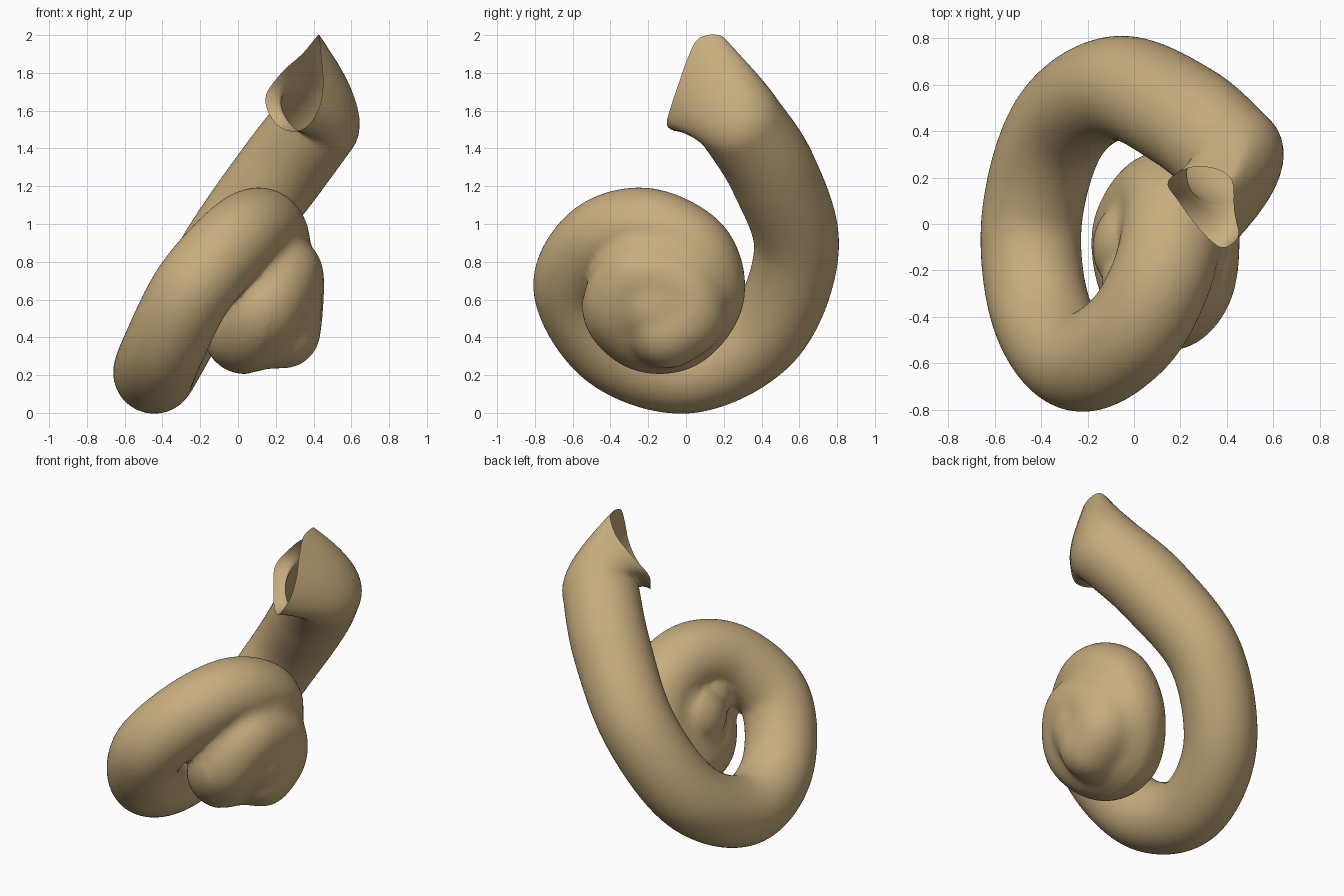
import bpy, bmesh, math
from mathutils import Vector

if "Cube" in bpy.data.objects:
    bpy.data.objects.remove(bpy.data.objects["Cube"])

SIDES, STEPS = 48, 14

def spline(pts, steps, closed=False):
    """Catmull-Rom through points of any dimension."""
    n, out = len(pts), []
    for i in range(n if closed else n - 1):
        g = lambda k: pts[k % n] if closed else pts[max(0, min(n - 1, k))]
        a, b, c, d = g(i - 1), g(i), g(i + 1), g(i + 2)
        for s in range(steps):
            t = s / steps
            out.append([0.5 * (2*q + (r-p)*t + (2*p-5*q+4*r-w)*t*t + (3*q-p-3*r+w)*t**3)
                        for p, q, r, w in zip(a, b, c, d)])
    if not closed:
        out.append(list(pts[-1]))
    return out

def skin(bm, rings, caps=False):
    rows = [[bm.verts.new(p) for p in ring] for ring in rings]
    for a, b in zip(rows, rows[1:]):
        for j in range(SIDES):
            k = (j + 1) % SIDES
            bm.faces.new((a[j], a[k], b[k], b[j]))
    if caps:
        bm.faces.new(rows[0][::-1])
        bm.faces.new(rows[-1])
    return rows

mat = bpy.data.materials.new("tan")
mat.diffuse_color = (0.58, 0.42, 0.21, 1)
mat.use_nodes = True
mat.node_tree.nodes["Principled BSDF"].inputs["Base Color"].default_value = mat.diffuse_color

def make(name, bm):
    me = bpy.data.meshes.new(name)
    bmesh.ops.recalc_face_normals(bm, faces=bm.faces)
    for f in bm.faces:
        f.smooth = True
    bm.to_mesh(me)
    bm.free()
    me.materials.append(mat)
    ob = bpy.data.objects.new(name, me)
    bpy.context.collection.objects.link(ob)
    return ob

# Centre line of the coiled duct: x, y, z, radius
path = [
    (0.42, 0.29, 1.535, 0.23), (0.22, 0.46, 1.27, 0.235), (-0.07, 0.585, 0.87, 0.225),
    (-0.32, 0.42, 0.43, 0.22), (-0.44, 0.02, 0.215, 0.217), (-0.40, -0.38, 0.33, 0.217),
    (-0.24, -0.59, 0.65, 0.217), (-0.02, -0.47, 0.90, 0.217), (0.12, -0.22, 0.975, 0.217),
    (0.17, 0.03, 0.85, 0.22), (0.12, 0.09, 0.63, 0.22), (0.04, -0.04, 0.45, 0.22),
    (0.05, -0.22, 0.43, 0.21), (0.14, -0.34, 0.56, 0.21), (0.23, -0.24, 0.73, 0.21),
    (0.26, -0.03, 0.68, 0.20), (0.25, 0.02, 0.52, 0.20), (0.24, -0.10, 0.43, 0.20),
]
# Outline of the open mouth, flared to a raised upper corner
mouth = [(0.43, 0.07, 1.985), (0.42, 0.19, 1.995), (0.34, 0.24, 1.90), (0.23, 0.24, 1.80),
         (0.145, 0.18, 1.67), (0.19, 0.10, 1.54), (0.28, -0.02, 1.49), (0.37, -0.10, 1.52),
         (0.43, -0.08, 1.62), (0.45, -0.04, 1.74), (0.44, 0.01, 1.88)]

# Sweep rings with a transported frame
line = spline(path, STEPS)
cent = [Vector(p[:3]) for p in line]
rad = [p[3] for p in line]
tan = [(cent[min(i+1, len(cent)-1)] - cent[max(i-1, 0)]).normalized() for i in range(len(cent))]
for k in range(1, 9):                                   # rounded blind tip
    a = k / 8 * math.pi / 2 * 0.98
    cent.append(Vector(path[-1][:3]) + tan[len(line)-1] * path[-1][3] * math.sin(a))
    rad.append(path[-1][3] * math.cos(a))
    tan.append(tan[len(line)-1])
u = Vector((0, 0, 1))
rings = []
for c, r, t in zip(cent, rad, tan):
    u = (u - t * u.dot(t)).normalized()
    v = t.cross(u)
    rings.append([c + r * (u * math.cos(j*math.tau/SIDES) + v * math.sin(j*math.tau/SIDES))
                  for j in range(SIDES)])

# Mouth: blend the first ring into the outline, choosing the best alignment
first, mid = rings[0], sum((Vector(p) for p in mouth), Vector()) / len(mouth)
fine = [Vector(p) for p in spline(mouth, 24, True)]
rim = [fine[int(j * len(fine) / SIDES)] for j in range(SIDES)]
options = [[rim[(s * j + o) % SIDES] for j in range(SIDES)] for s in (1, -1) for o in range(SIDES)]
rim = min(options, key=lambda q: sum(((a - cent[0]) - (b - mid)).length_squared
                                     for a, b in zip(first, q)))
lead = []
for k in range(12, -1, -1):
    t = k / 12
    row = []
    for a, b in zip(first, rim):
        h = a - tan[0] * (b - a).length * 0.35
        row.append(a * (1-t)**2 + h * 2*t*(1-t) + b * t*t)
    lead.append(row)

# Coil: swept tube plus fillers for the core, fused into one skin
bm = bmesh.new()
skin(bm, rings, True)
for x, y, z, r in [(0.20, -0.14, 0.58, 0.25), (0.17, -0.12, 0.415, 0.185),
                   (0.05, -0.10, 0.68, 0.23), (0.06, -0.24, 0.76, 0.20), (0.22, -0.10, 0.80, 0.19)]:
    ball = bmesh.ops.create_uvsphere(bm, u_segments=32, v_segments=16, radius=r)
    bmesh.ops.translate(bm, verts=ball["verts"], vec=(x, y, z))
coil = make("coil_sweep", bm)
remesh = coil.modifiers.new("fuse", 'REMESH')
remesh.mode, remesh.voxel_size = 'VOXEL', 0.016
even = coil.modifiers.new("even", 'SMOOTH')
even.factor, even.iterations = 0.5, 4
deps = bpy.context.evaluated_depsgraph_get()
fused = bpy.data.meshes.new_from_object(coil.evaluated_get(deps))
bpy.data.objects.remove(coil)
bm = bmesh.new()
bm.from_mesh(fused)
# Cut the upper end cleanly where the mouth joins
near = [f for f in bm.faces if (f.calc_center_median() - cent[0]).length < 0.32]
geom = list({e for f in near for e in f.edges} | {v for f in near for v in f.verts}) + near
bmesh.ops.bisect_plane(bm, geom=geom, plane_co=cent[0] + tan[0] * 0.04, plane_no=tan[0],
                       clear_inner=True)
bmesh.ops.delete(bm, geom=[v for v in bm.verts if not v.link_faces], context='VERTS')
# Soften the grooves of the inner turns
core = Vector((0.2, -0.13, 0.6))
soft = [v for v in bm.verts if (v.co - core).length < 0.42
        and v.co.x + 0.3 * (0.6 - v.co.z) > -0.15]
for _ in range(25):
    bmesh.ops.smooth_vert(bm, verts=soft, factor=0.5,
                          use_axis_x=True, use_axis_y=True, use_axis_z=True)
# Join the mouth to the cut end
cut = [e for e in bm.edges if e.is_boundary]
rows = skin(bm, lead)
ring = [bm.edges.get((rows[-1][j], rows[-1][(j + 1) % SIDES])) for j in range(SIDES)]
bmesh.ops.bridge_loops(bm, edges=cut + ring)
make("coiled_duct", bm)
